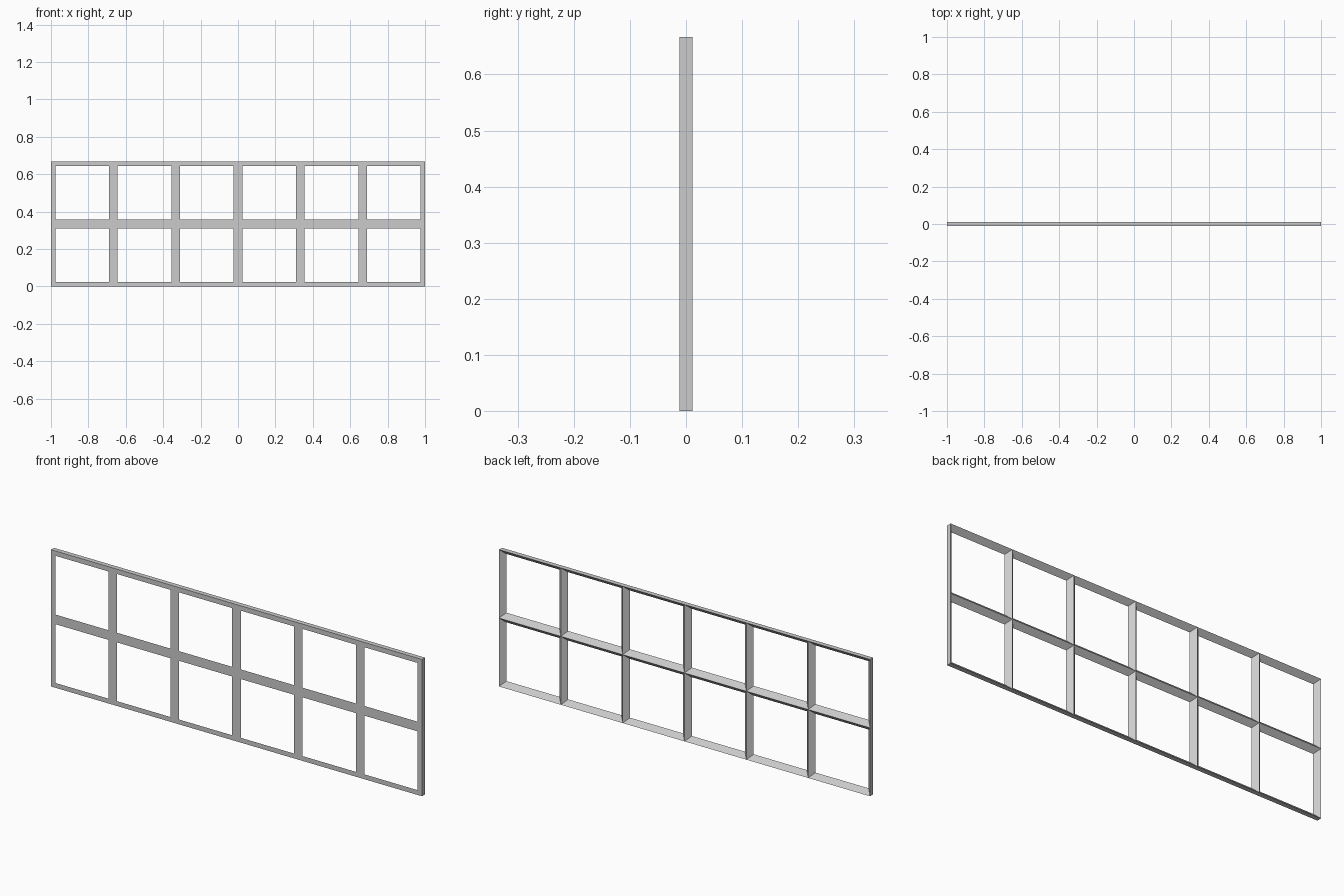
import bpy
import bmesh

cube = bpy.data.objects.get("Cube")
if cube:
    bpy.data.objects.remove(cube, do_unlink=True)

COLS, ROWS = 6, 2
CELL = 2 / COLS        # pane spacing
BAR = 0.0235           # half the width of a glazing bar
Y = 0.0117             # half the depth of the frame

# Single grey paint
grey = bpy.data.materials.new("light_grey")
grey.use_nodes = True
colour = (0.6, 0.6, 0.6, 1)
grey.diffuse_color = colour
grey.node_tree.nodes["Principled BSDF"].inputs["Base Color"].default_value = colour


def rectangle(bm, x, z, y, inset):
    """Four corners of one pane, anticlockwise from the front."""
    a, b = inset, CELL - inset
    return [bm.verts.new((x + u, y, z + v))
            for u, v in ((a, a), (b, a), (b, b), (a, b))]


bm = bmesh.new()
for col in range(COLS):
    for row in range(ROWS):
        x, z = -1 + col * CELL, row * CELL
        outer = rectangle(bm, x, z, -Y, 0)
        inner = rectangle(bm, x, z, -Y, BAR)
        ridge = rectangle(bm, x, z, Y, 0)
        # Sides of the pane that lie on the outside of the frame
        outside = (row == 0, col == COLS - 1, row == ROWS - 1, col == 0)
        for i in range(4):
            j = (i + 1) % 4
            # Flat front band, and bevel running back to the sharp ridge
            bm.faces.new((outer[i], outer[j], inner[j], inner[i]))
            bm.faces.new((inner[i], inner[j], ridge[j], ridge[i]))
            if outside[i]:
                bm.faces.new((outer[j], outer[i], ridge[i], ridge[j]))

bmesh.ops.remove_doubles(bm, verts=bm.verts, dist=0.0001)

# Clean up the seams between coplanar faces
bmesh.ops.dissolve_limit(bm, angle_limit=0.01, verts=bm.verts, edges=bm.edges)

mesh = bpy.data.meshes.new("window_frame")
bm.to_mesh(mesh)
bm.free()
mesh.materials.append(grey)
frame = bpy.data.objects.new("window_frame", mesh)
bpy.context.collection.objects.link(frame)
